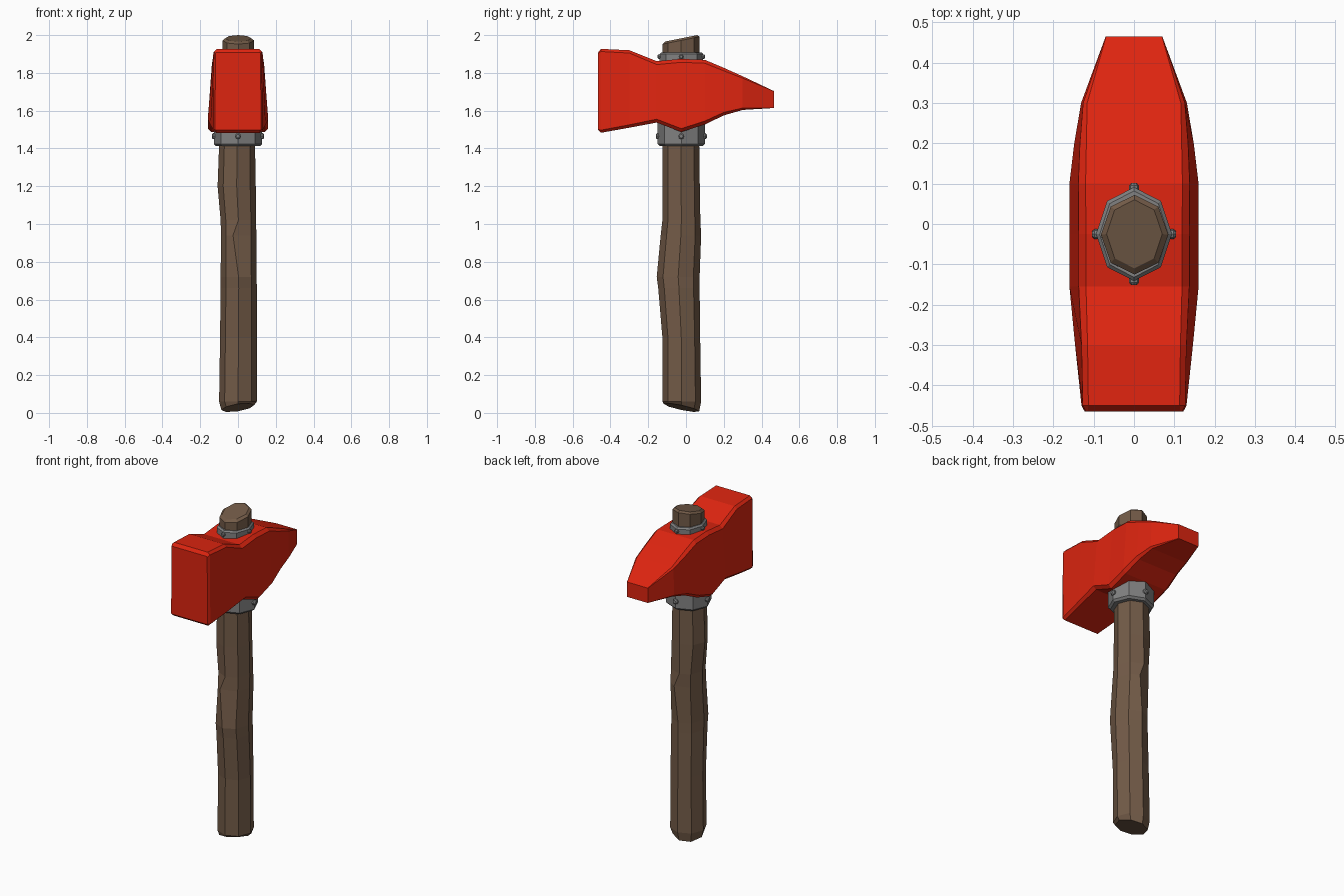
import bpy, bmesh, math
from mathutils import Vector

if "Cube" in bpy.data.objects:
    bpy.data.objects.remove(bpy.data.objects["Cube"])


def material(name, rgb):
    m = bpy.data.materials.new(name)
    m.diffuse_color = (*rgb, 1)
    m.use_nodes = True
    m.node_tree.nodes["Principled BSDF"].inputs["Base Color"].default_value = m.diffuse_color
    return m


RED = material("red paint", (0.73, 0.018, 0.005))
WOOD = material("brown wood", (0.17, 0.104, 0.064))
METAL = material("grey metal", (0.22, 0.22, 0.22))
CY = -0.025  # handle axis in y


def loft(name, rings, mat):
    """Skin a list of equal-length point rings and cap both ends."""
    bm = bmesh.new()
    loops = [[bm.verts.new(p) for p in ring] for ring in rings]
    n = len(loops[0])
    for a, b in zip(loops, loops[1:]):
        for i in range(n):
            j = (i + 1) % n
            bm.faces.new((a[i], a[j], b[j], b[i]))
    bm.faces.new(loops[0])
    bm.faces.new(loops[-1])
    bmesh.ops.recalc_face_normals(bm, faces=bm.faces)
    me = bpy.data.meshes.new(name)
    bm.to_mesh(me)
    bm.free()
    me.materials.append(mat)
    ob = bpy.data.objects.new(name, me)
    bpy.context.collection.objects.link(ob)
    return ob


def octagon(x0, x1, y0, y1, zfun, front_shift=0, back_shift=0):
    """Eight-sided ring with corners on the axes; corner 6 is front, 2 is back."""
    pts = []
    for i in range(8):
        a = i * math.pi / 4
        x = (x0 + x1) / 2 + (x1 - x0) / 2 * math.cos(a)
        y = (y0 + y1) / 2 + (y1 - y0) / 2 * math.sin(a)
        x += front_shift if i == 6 else back_shift if i == 2 else 0
        pts.append((x, y, zfun(x, y)))
    return pts


# Handle: irregular wooden shaft with slanted, chamfered ends
shaft = [  # z, left, right, front, back, front shift, back shift
    (0.06, -0.10, 0.10, -0.125, 0.08, 0, 0),
    (0.40, -0.095, 0.10, -0.125, 0.075, 0, 0),
    (0.66, -0.092, 0.10, -0.147, 0.072, 0, 0),
    (0.72, -0.092, 0.098, -0.155, 0.072, 0, 0),
    (0.94, -0.09, 0.097, -0.134, 0.08, -0.03, 0.02),
    (1.02, -0.092, 0.096, -0.125, 0.076, 0, -0.01),
    (1.20, -0.108, 0.094, -0.125, 0.073, 0, 0),
    (1.42, -0.10, 0.09, -0.125, 0.07, 0, 0),
    (1.80, -0.082, 0.085, -0.125, 0.07, 0, 0),
]
rings = [octagon(-0.088, 0.085, -0.118, 0.07,
                 lambda x, y: max(0, 0.048 - 0.21 * (y + 0.118) + 0.15 * x))]
rings += [octagon(l, r, f, b, lambda x, y, z=z: z, fs, bs) for z, l, r, f, b, fs, bs in shaft]
rings.append(octagon(-0.082, 0.085, -0.125, 0.072, lambda x, y: 1.952 + 0.2 * (y + 0.125)))
rings.append(octagon(-0.068, 0.07, -0.11, 0.06, lambda x, y: 1.966 + 0.2 * (y + 0.11)))
loft("handle", rings, WOOD)

# Head: chamfered sections from the square front face to the narrow back tip
sections = [  # y, top, bottom, top half width, bottom half width, chamfer
    (-0.465, 1.908, 1.497, 0.119, 0.122, 0.004),
    (-0.450, 1.927, 1.483, 0.127, 0.130, 0.014),
    (-0.300, 1.920, 1.510, 0.130, 0.146, 0.015),
    (-0.155, 1.862, 1.537, 0.137, 0.160, 0.018),
    (-0.025, 1.874, 1.487, 0.137, 0.160, 0.018),
    (0.100, 1.869, 1.527, 0.138, 0.160, 0.018),
    (0.200, 1.827, 1.575, 0.134, 0.148, 0.016),
    (0.300, 1.782, 1.604, 0.126, 0.131, 0.010),
    (0.465, 1.704, 1.614, 0.070, 0.070, 0.001),
]
rings = []
for y, zt, zb, wt, wb, c in sections:
    half = [(wb - c, zb), (wb, zb + c), (wt, zt - c), (wt - c, zt)]
    rings.append([(x, y, z) for x, z in half] + [(-x, y, z) for x, z in reversed(half)])
loft("head", rings, RED)


# Collars: metal bands with chamfered rims and four rivets each
def collar(name, rx, ry, z0, z1, c, rivet_z, r):
    levels = [(z0, -c), (z0 + c, 0), (z1 - c, 0), (z1, -c)]
    loft(name, [octagon(-rx - d, rx + d, CY - ry - d, CY + ry + d, lambda x, y, z=z: z)
                for z, d in levels], METAL)
    for side, a in zip(("right", "back", "left", "front"), range(4)):
        out = Vector((round(math.cos(a * math.pi / 2)), round(math.sin(a * math.pi / 2)), 0))
        along = Vector((-out.y, out.x, 0))
        base = Vector((out.x * rx, CY + out.y * ry, rivet_z))
        rivet = []
        for depth, s in ((-0.02, 1), (0.004, 1), (0.010, 0.6)):
            rivet.append([base + out * depth + along * (r * s * math.cos(k * math.pi / 4))
                          + Vector((0, 0, r * s * math.sin(k * math.pi / 4))) for k in range(8)])
        loft(name + "_rivet_" + side, rivet, METAL)


collar("lower_collar", 0.128, 0.125, 1.412, 1.60, 0.012, 1.465, 0.016)
collar("upper_collar", 0.094, 0.116, 1.84, 1.908, 0.009, 1.886, 0.012)
